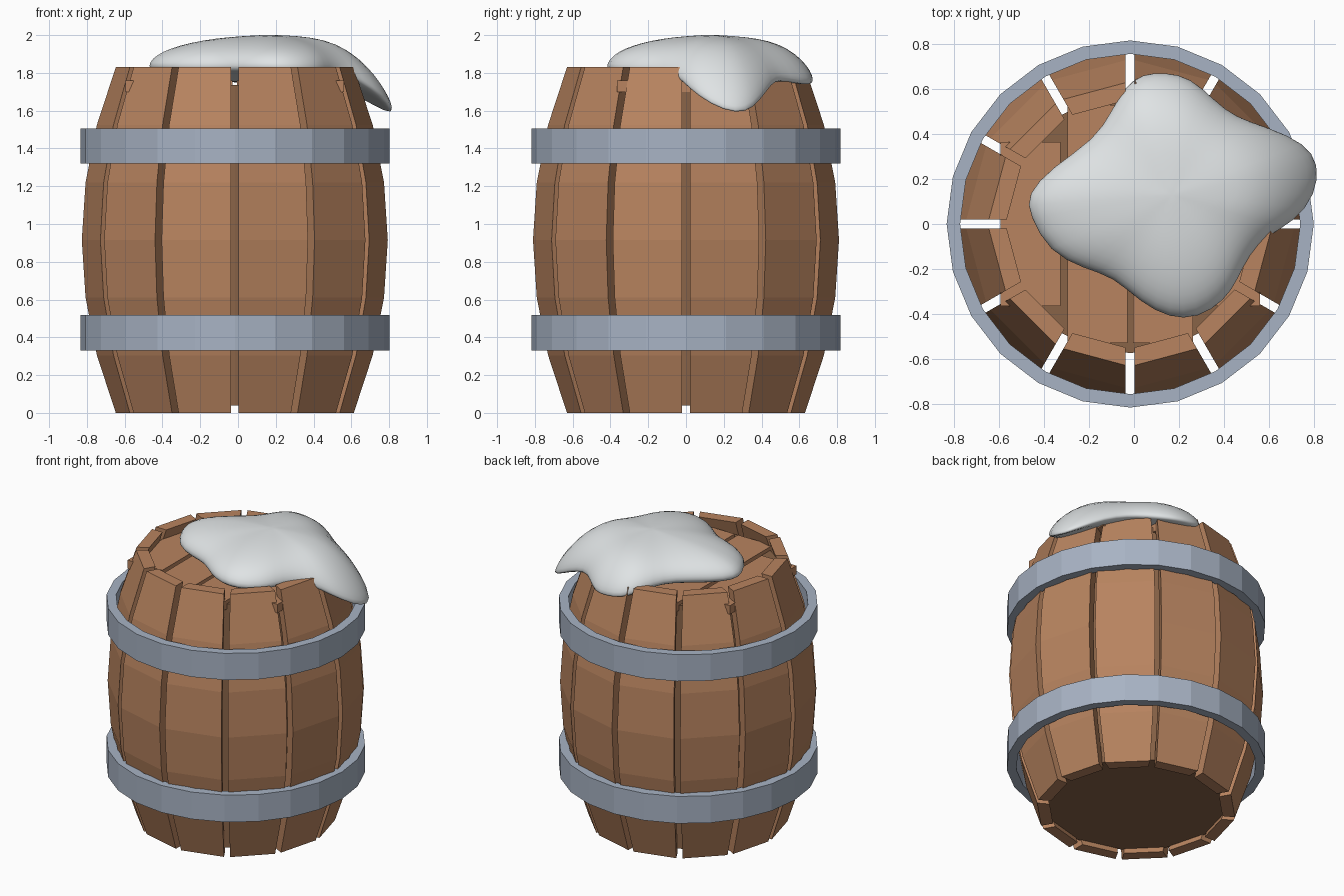
import bpy, bmesh, math
from mathutils import Vector, Matrix

cube = bpy.data.objects.get("Cube")
if cube:
    bpy.data.objects.remove(cube)

CENTRE = Vector((-0.017, 0, 0))   # barrel axis
HEIGHT = 1.83


def material(name, rgb):
    m = bpy.data.materials.new(name)
    m.use_nodes = True
    m.diffuse_color = (*rgb, 1)
    bsdf = next(n for n in m.node_tree.nodes if n.type == 'BSDF_PRINCIPLED')
    bsdf.inputs["Base Color"].default_value = (*rgb, 1)
    return m


wood = material("warm wood", (0.48, 0.23, 0.115))
dark_wood = material("dark wood", (0.25, 0.125, 0.063))
iron = material("grey iron", (0.39, 0.45, 0.55))
snow_white = material("snow", (0.74, 0.77, 0.78))


def finish(name, bm, mat, location=CENTRE):
    bmesh.ops.recalc_face_normals(bm, faces=bm.faces)
    mesh = bpy.data.meshes.new(name)
    bm.to_mesh(mesh)
    bm.free()
    mesh.materials.append(mat)
    obj = bpy.data.objects.new(name, mesh)
    obj.location = location
    bpy.context.collection.objects.link(obj)
    return obj


def bridge(bm, loops, closed=False):
    """Join equal loops of vertices with quads."""
    pairs = list(zip(loops, loops[1:]))
    if closed:
        pairs.append((loops[-1], loops[0]))
    for a, b in pairs:
        n = len(a)
        for i in range(n):
            j = (i + 1) % n
            bm.faces.new((a[i], a[j], b[j], b[i]))


# Staves: twelve bulging boards with even gaps between them
def bulge(z):
    return 0.81 - 0.18 * (2 * z / HEIGHT - 1) ** 2


def stave(name, angle, levels=6, gap=0.02, thick=0.08):
    bm = bmesh.new()
    loops = []
    half = math.pi / 12
    for i in range(levels + 1):
        z = HEIGHT * i / levels
        outer = bulge(z)
        loop = []
        for r, side in ((outer, -1), (outer, 1), (outer - thick, 1), (outer - thick, -1)):
            a = side * half
            x = r * math.cos(a) + gap * math.sin(half)
            y = r * math.sin(a) - side * gap * math.cos(half)
            loop.append(bm.verts.new((x, y, z)))
        loops.append(loop)
    bridge(bm, loops)
    bm.faces.new(loops[0])
    bm.faces.new(loops[-1])
    bmesh.ops.rotate(bm, verts=bm.verts, matrix=Matrix.Rotation(angle, 3, 'Z'))
    return finish(name, bm, wood)


for k in range(12):
    stave(f"stave_{k + 1}", math.radians(15 + 30 * k))

# Dark inner drum closing the barrel
bm = bmesh.new()
bmesh.ops.create_cone(bm, cap_ends=True, segments=32, radius1=0.575, radius2=0.575,
                      depth=1.695, matrix=Matrix.Translation((0, 0, 0.8875)))
finish("inner_drum", bm, dark_wood)

# Lid planks
for side, label in ((-1, "right"), (1, "left")):
    for x, half_y, place in ((0.1465, 0.53, "inner"), (0.444, 0.365, "outer")):
        bm = bmesh.new()
        bmesh.ops.create_cube(bm, size=1, matrix=Matrix.Translation((side * x, 0, 1.73))
                              @ Matrix.Diagonal((0.267, 2 * half_y, 0.06, 1)))
        finish(f"{label}_{place}_lid_plank", bm, wood)


# Hoops
def hoop(name, low, high, inner=0.758, outer=0.818, sides=24):
    bm = bmesh.new()
    loops = []
    for r, z in ((inner, low), (outer, low), (outer, high), (inner, high)):
        loops.append([bm.verts.new((r * math.cos(math.tau * i / sides),
                                    r * math.sin(math.tau * i / sides), z))
                      for i in range(sides)])
    bridge(bm, loops, closed=True)
    finish(name, bm, iron)


hoop("lower_hoop", 0.33, 0.518)
hoop("upper_hoop", 1.32, 1.505)

# Snow: a lobed dome that droops where it hangs over the rim
OUTLINE = [(-.48, .13), (-.465, .04), (-.38, -.125), (-.22, -.2), (-.09, -.235), (.03, -.35),
           (.16, -.42), (.285, -.42), (.405, -.34), (.46, -.25), (.51, -.14), (.60, -.045),
           (.715, .01), (.81, .13), (.825, .27), (.76, .36), (.60, .43), (.45, .475),
           (.36, .55), (.25, .655), (.14, .675), (.035, .67), (-.04, .61), (-.1, .505),
           (-.17, .38), (-.37, .25)]
HEART = Vector((0.17, 0.13))


def snow_point(edge, t, rise):
    p = HEART + (Vector(edge) - HEART) * t * 1.01
    over = max(0, (p - CENTRE.xy).length - 0.45) / 0.38
    return (p.x, p.y, 1.835 - 0.19 * over ** 2 + rise)


bm = bmesh.new()
loops = []
for step in range(-5, 7):
    phi = math.radians(14 * step)
    lift = 0.165 if step > 0 else 0.09
    loops.append([bm.verts.new(snow_point(e, math.cos(phi), lift * math.sin(phi)))
                  for e in OUTLINE])
bridge(bm, loops)
for loop, rise in ((loops[0], -0.09), (loops[-1], 0.167)):
    tip = bm.verts.new(snow_point(HEART, 0, rise))
    for i, v in enumerate(loop):
        bm.faces.new((v, loop[(i + 1) % len(loop)], tip))
for f in bm.faces:
    f.smooth = True
snow = finish("snow_cap", bm, snow_white, Vector())
snow.modifiers.new("Smooth", 'SUBSURF').levels = 1
snow.modifiers["Smooth"].render_levels = 1
